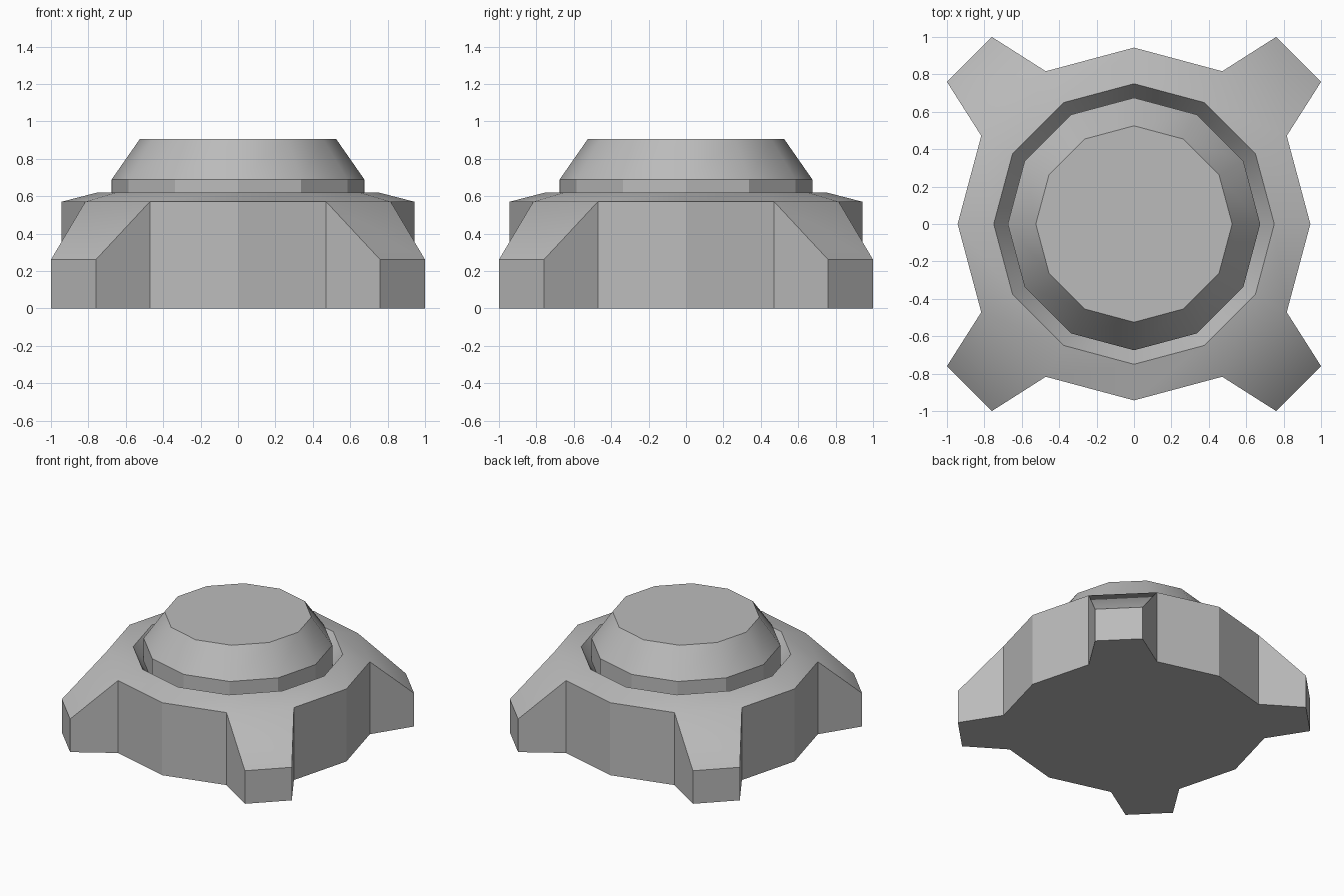
import bpy, bmesh, math
from mathutils import Vector

SIDES = 12
STEP = 2 * math.pi / SIDES

cube = bpy.data.objects.get("Cube")
if cube:
    bpy.data.objects.remove(cube, do_unlink=True)

grey = bpy.data.materials.new("plain_grey")
grey.use_nodes = True
colour = (0.5, 0.5, 0.5, 1)
grey.diffuse_color = colour
grey.node_tree.nodes["Principled BSDF"].inputs["Base Color"].default_value = colour


def lathe(bm, profile):
    """Spin (radius, height) points into bands, closing both ends."""
    rings = [[bm.verts.new((r * math.cos(i * STEP), r * math.sin(i * STEP), z))
              for i in range(SIDES)] for r, z in profile]
    bands = []
    for low, high in zip(rings, rings[1:]):
        bands.append([bm.faces.new((low[i], low[(i + 1) % SIDES],
                                    high[(i + 1) % SIDES], high[i]))
                      for i in range(SIDES)])
    bm.faces.new(rings[0][::-1])
    bm.faces.new(rings[-1])
    return bands


def finish(bm, name):
    bmesh.ops.recalc_face_normals(bm, faces=bm.faces)
    mesh = bpy.data.meshes.new(name)
    bm.to_mesh(mesh)
    bm.free()
    mesh.materials.append(grey)
    obj = bpy.data.objects.new(name, mesh)
    bpy.context.collection.objects.link(obj)
    bpy.ops.object.select_all(action='DESELECT')
    obj.select_set(True)
    bpy.context.view_layer.objects.active = obj
    bpy.ops.object.shade_smooth_by_angle(angle=math.radians(29.5))


# Base, groove and raised cap in one turned profile
bm = bmesh.new()
bands = lathe(bm, [(0.943, 0), (0.943, 0.57), (0.75, 0.62), (0.675, 0.51),
                   (0.675, 0.69), (0.525, 0.905)])

# Four tapered feet pulled out of the diagonal side faces
diagonals = bands[0][1::3]
feet = bmesh.ops.extrude_discrete_faces(bm, faces=diagonals)["faces"]
for face in feet:
    centre = face.calc_center_median()
    out = Vector((centre.x, centre.y, 0)).normalized()
    across = Vector((-out.y, out.x, 0))
    for v in face.verts:
        height = 0.26 if v.co.z > 0.1 else 0
        v.co = out * 1.245 + across * v.co.dot(across) * 0.695
        v.co.z = height
finish(bm, "footed_base_with_cap")
